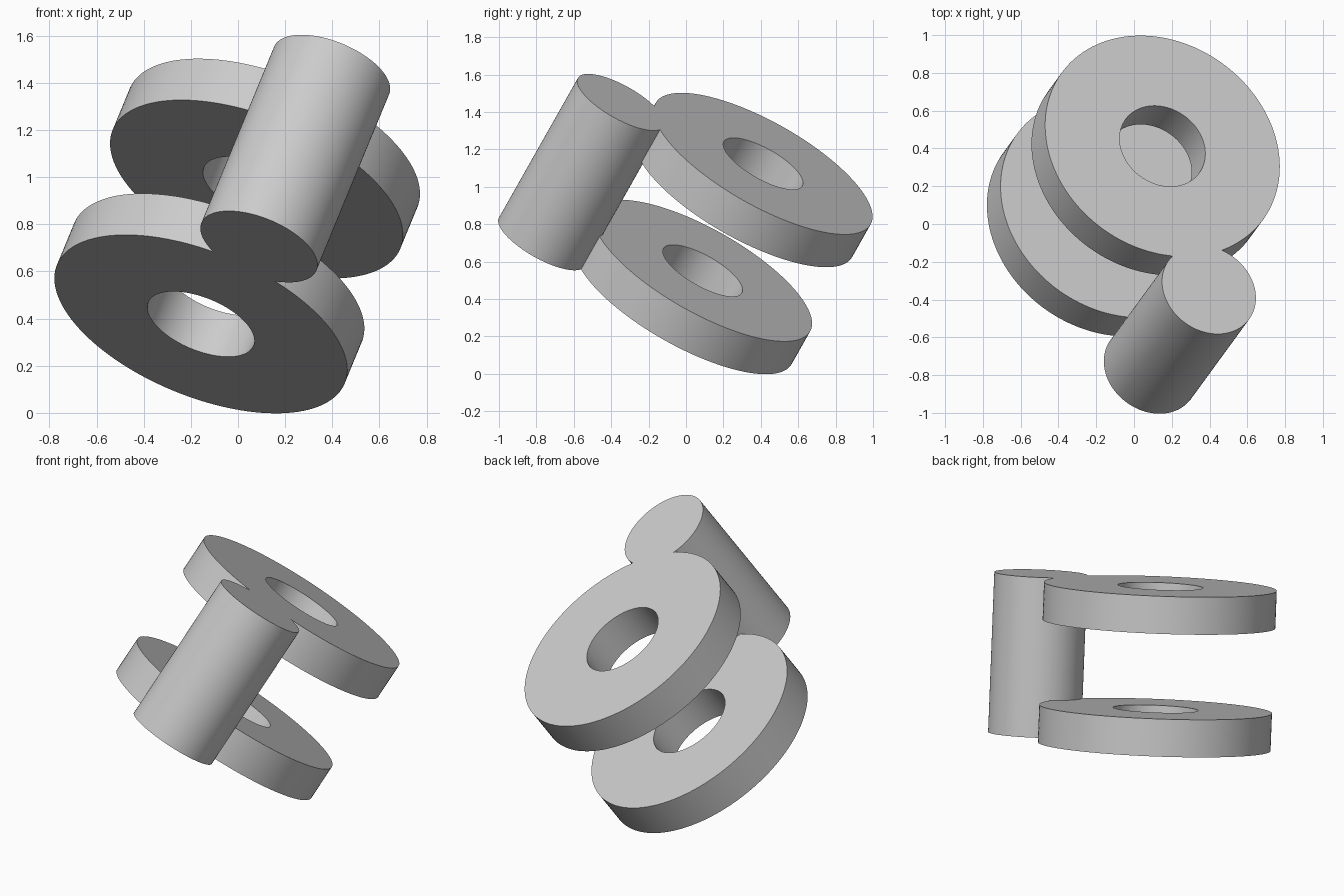
import bpy
import bmesh
from mathutils import Matrix, Vector

cube = bpy.data.objects.get("Cube")
if cube:
    bpy.data.objects.remove(cube, do_unlink=True)

# Main dimensions, measured along and around the tilted axis
HEIGHT, THICK = 0.912, 0.214
PIN_R, RING_R, HOLE_R = 0.264, 0.66, 0.241
SEGMENTS = 128
pin_top = Vector((0.397, -0.348, 1.452))
ring_top = Vector((0.1525, 0.415, 1.128))

# Tilted frame: z along the pin, x from the pin towards the rings
axis = Vector((0.338, 0.463, 0.819)).normalized()
offset = ring_top - pin_top
offset -= axis * offset.dot(axis)
side = offset.normalized()
frame = Matrix((side, axis.cross(side), axis)).transposed().to_4x4()
frame.translation = pin_top - axis * HEIGHT

grey = bpy.data.materials.new("plain grey")
grey.use_nodes = True
grey.diffuse_color = (0.6, 0.6, 0.6, 1)
grey.node_tree.nodes["Principled BSDF"].inputs["Base Color"].default_value = (0.6, 0.6, 0.6, 1)


def lathe(name, inner, outer, height, place):
    """Spin a rectangular section into a disc with an optional hole."""
    bm = bmesh.new()
    corners = [(inner, 0), (outer, 0), (outer, height), (inner, height)]
    verts = [bm.verts.new((r, 0, z)) for r, z in corners]
    edges = [bm.edges.new((verts[i], verts[(i + 1) % 4])) for i in range(4)]
    bmesh.ops.spin(bm, geom=verts + edges, axis=(0, 0, 1), cent=(0, 0, 0),
                   angle=6.283185307, steps=SEGMENTS, use_merge=True)
    bmesh.ops.remove_doubles(bm, verts=bm.verts, dist=0.0001)
    bmesh.ops.recalc_face_normals(bm, faces=bm.faces)
    return finish(name, bm, place)


def cylinder(name, radius, height, place):
    bm = bmesh.new()
    bmesh.ops.create_cone(bm, cap_ends=True, segments=SEGMENTS, radius1=radius,
                          radius2=radius, depth=height,
                          matrix=Matrix.Translation((0, 0, height / 2)))
    return finish(name, bm, place)


def finish(name, bm, place):
    mesh = bpy.data.meshes.new(name)
    bm.to_mesh(mesh)
    bm.free()
    mesh.materials.append(grey)
    obj = bpy.data.objects.new(name, mesh)
    bpy.context.collection.objects.link(obj)
    obj.matrix_world = place
    return obj


# Pin and two rings whose outer faces are flush with the pin ends
body = cylinder("pin_with_rings", PIN_R, HEIGHT, frame)
levels = {"lower_ring": 0, "upper_ring": HEIGHT - THICK}
rings = [lathe(name, HOLE_R, RING_R, THICK,
               frame @ Matrix.Translation((offset.length, 0, z)))
         for name, z in levels.items()]

# Fuse everything into one solid
bpy.context.view_layer.objects.active = body
for ring in rings:
    fuse = body.modifiers.new("fuse", 'BOOLEAN')
    fuse.operation = 'UNION'
    fuse.solver = 'EXACT'
    fuse.object = ring
    bpy.ops.object.modifier_apply(modifier=fuse.name)
    bpy.data.objects.remove(ring, do_unlink=True)

# Smooth round walls, crisp rims
bpy.ops.object.select_all(action='DESELECT')
body.select_set(True)
bpy.ops.object.shade_smooth_by_angle(angle=0.6)
